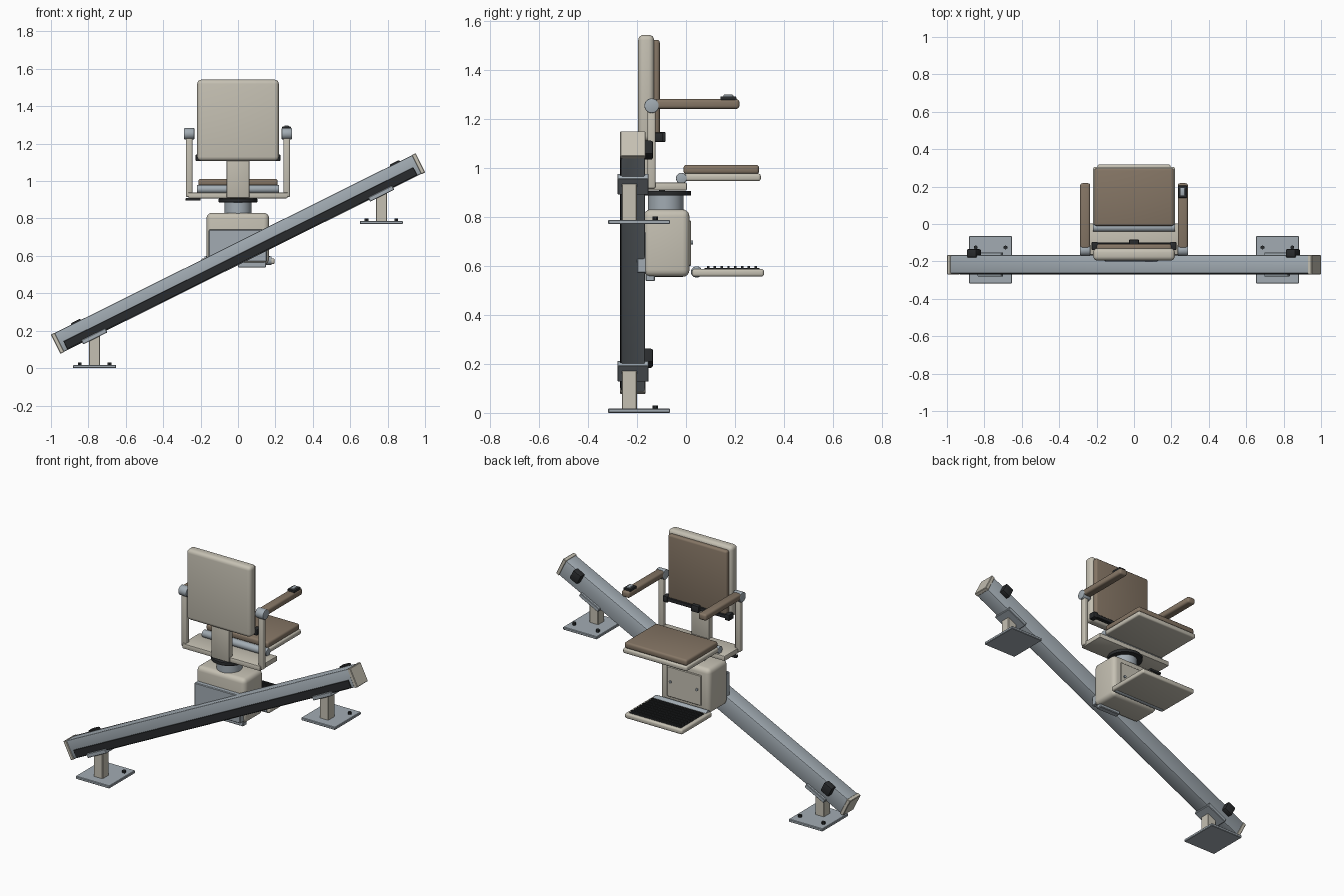
import bpy, bmesh, math
from mathutils import Matrix, Vector

if "Cube" in bpy.data.objects:
    bpy.data.objects.remove(bpy.data.objects["Cube"])


def material(name, rgb):
    m = bpy.data.materials.new(name)
    m.diffuse_color = (*rgb, 1)
    m.use_nodes = True
    m.node_tree.nodes["Principled BSDF"].inputs["Base Color"].default_value = m.diffuse_color
    return m


BEIGE = material("warm beige", (0.56, 0.53, 0.45))
METAL = material("blue grey metal", (0.36, 0.41, 0.45))
BROWN = material("brown upholstery", (0.235, 0.18, 0.13))
BLACK = material("black rubber", (0.022, 0.024, 0.026))

# Rail frame: local x runs up the slope, local z is square to it
RAIL = Matrix.Translation((0, 0, 0.613)) @ Matrix.Rotation(-math.radians(26.45), 4, 'Y')
FLAT = Matrix.Identity(4)


def finish(name, bm, mat, frame):
    bm.transform(frame)
    bmesh.ops.recalc_face_normals(bm, faces=bm.faces)
    me = bpy.data.meshes.new(name)
    bm.to_mesh(me)
    bm.free()
    me.materials.append(mat)
    ob = bpy.data.objects.new(name, me)
    bpy.context.collection.objects.link(ob)
    bpy.ops.object.select_all(action='DESELECT')
    ob.select_set(True)
    bpy.context.view_layer.objects.active = ob
    bpy.ops.object.shade_smooth_by_angle(angle=math.radians(35))
    return ob


def box(name, x, y, z, mat, bevel=0.0, segs=3, frame=FLAT):
    """Box from (min, max) ranges, with rounded edges."""
    bm = bmesh.new()
    bmesh.ops.create_cube(bm, size=1)
    for v in bm.verts:
        v.co = Vector([(r[0] + r[1]) / 2 + c * (r[1] - r[0]) for r, c in zip((x, y, z), v.co)])
    if bevel:
        bmesh.ops.bevel(bm, geom=bm.edges[:], offset=bevel, segments=segs,
                        profile=0.5, affect='EDGES')
    return finish(name, bm, mat, frame)


def cyl(name, centre, r, length, axis, mat, bevel=0.0, sides=32):
    bm = bmesh.new()
    bmesh.ops.create_cone(bm, cap_ends=True, segments=sides, radius1=r, radius2=r, depth=length)
    if bevel:
        rim = [e for e in bm.edges if abs(e.verts[0].co.z - e.verts[1].co.z) < 1e-5]
        bmesh.ops.bevel(bm, geom=rim, offset=bevel, segments=2, profile=0.5, affect='EDGES')
    turn = {'X': Matrix.Rotation(math.pi / 2, 4, 'Y'),
            'Y': Matrix.Rotation(math.pi / 2, 4, 'X'), 'Z': FLAT}[axis]
    return finish(name, bm, mat, Matrix.Translation(centre) @ turn)


# Sloping rail with end caps and drive rack
box("rail", (-1.075, 1.075), (-0.265, -0.167), (-0.056, 0.056), METAL, 0.008, 2, RAIL)
box("rack", (-1.045, 1.045), (-0.269, -0.22), (-0.052, -0.005), BLACK, 0.002, 1, RAIL)
for side, s in (("lower", -1), ("upper", 1)):
    box(side + "_end_cap", sorted((s * 1.066, s * 1.089)), (-0.269, -0.165),
        (-0.0575, 0.0575), BEIGE, 0.003, 1, RAIL)

# Feet, saddles and limit stops at both ends of the rail
for side, x, z, u, stop in (("lower", -0.767, 0.0, -0.885, -0.94),
                            ("upper", 0.767, 0.77, 0.828, 0.965)):
    box(side + "_base_plate", (x - 0.115, x + 0.115), (-0.318, -0.065), (z, z + 0.017), METAL, 0.003, 1)
    box(side + "_post", (x - 0.03, x + 0.03), (-0.262, -0.2), (z + 0.012, z + 0.18), BEIGE, 0.003, 1)
    box(side + "_saddle", (u - 0.072, u + 0.072), (-0.28, -0.152), (-0.067, -0.042), METAL, 0.003, 1, RAIL)
    box(side + "_limit_stop", (stop - 0.03, stop + 0.03), (-0.18, -0.135), (0.0, 0.064), BLACK, 0.008, 2, RAIL)
    for i, dx in enumerate((-0.08, 0.08)):
        cyl(f"{side}_bolt_{i + 1}", (x + dx, -0.125, z + 0.022), 0.011, 0.018, 'Z', BLACK, sides=6)

# Carriage body
box("carriage_body", (-0.168, 0.166), (-0.172, 0.014), (0.555, 0.83), BEIGE, 0.028, 4)
box("carriage_back_plate", (-0.157, 0.155), (-0.2, -0.16), (0.57, 0.74), METAL, 0.004, 1)
box("carriage_under_block", (0.0, 0.15), (-0.165, -0.127), (0.537, 0.575), METAL, 0.004, 1)
box("carriage_front_panel", (-0.115, 0.115), (0.008, 0.021), (0.6, 0.785), BEIGE, 0.003, 1)
for i, x in enumerate((-0.09, 0.09)):
    cyl(f"panel_screw_{i + 1}", (x, 0.023, 0.695), 0.008, 0.01, 'Y', METAL, sides=12)

# Folding footrest with ribbed tread
cyl("footrest_hinge", (0, 0.043, 0.575), 0.023, 0.36, 'X', METAL, 0.003)
box("footrest", (-0.196, 0.196), (0.025, 0.318), (0.556, 0.587), BEIGE, 0.01, 3)
box("footrest_tread", (-0.175, 0.175), (0.075, 0.3), (0.58, 0.592), BLACK, 0.002, 1)
for i in range(8):
    y = 0.09 + i * 0.0278
    box(f"tread_rib_{i + 1}", (-0.17, 0.17), (y - 0.005, y + 0.005), (0.59, 0.599), BLACK)

# Swivel and seat frame
cyl("swivel_column", (0, -0.083, 0.855), 0.072, 0.08, 'Z', METAL, sides=48)
cyl("swivel_disc", (0, -0.083, 0.896), 0.104, 0.02, 'Z', BLACK, 0.003, 48)
box("seat_frame", (-0.265, 0.265), (-0.165, 0.004), (0.908, 0.939), BEIGE, 0.005, 2)
box("swivel_lever", (-0.28, -0.2), (-0.11, -0.085), (0.895, 0.91), BLACK, 0.004, 2)

# Seat
cyl("seat_hinge", (0, -0.019, 0.957), 0.022, 0.44, 'X', METAL, 0.003)
box("seat_base", (-0.218, 0.218), (-0.012, 0.305), (0.945, 0.976), BEIGE, 0.01, 3)
box("seat_cushion", (-0.212, 0.212), (-0.01, 0.298), (0.974, 1.012), BROWN, 0.012, 3)

# Backrest
box("back_column", (-0.061, 0.061), (-0.175, -0.135), (0.91, 1.2), BEIGE, 0.005, 2)
box("back_shell", (-0.218, 0.218), (-0.195, -0.13), (1.108, 1.542), BEIGE, 0.022, 4)
box("back_cushion", (-0.2, 0.2), (-0.15, -0.107), (1.125, 1.522), BROWN, 0.012, 3)

# Seat belt
box("belt_strap", (-0.215, 0.215), (-0.125, -0.1), (1.113, 1.137), BLACK, 0.003, 1)
box("belt_buckle", (-0.026, 0.026), (-0.11, -0.083), (1.105, 1.146), BLACK, 0.005, 2)
for i, s in enumerate((-1, 1)):
    box(f"belt_anchor_{i + 1}", sorted((s * 0.195, s * 0.226)), (-0.14, -0.095),
        (1.106, 1.143), BLACK, 0.004, 2)

# Armrests
for side, s in (("left", -1), ("right", 1)):
    x = s * 0.261
    box(side + "_arm_post", (x - 0.017, x + 0.017), (-0.157, -0.124), (0.915, 1.25), BEIGE, 0.008, 3)
    cyl(side + "_arm_pivot", (x, -0.14, 1.253), 0.03, 0.056, 'X', METAL, 0.004)
    box(side + "_armrest", (x - 0.027, x + 0.027), (-0.132, 0.218), (1.24, 1.28), BROWN, 0.012, 3)

# Hand control on the right armrest
box("control_pod", (0.236, 0.284), (0.14, 0.205), (1.275, 1.291), BLACK, 0.004, 2)
box("control_button", (0.248, 0.272), (0.152, 0.193), (1.285, 1.298), METAL, 0.004, 2)
